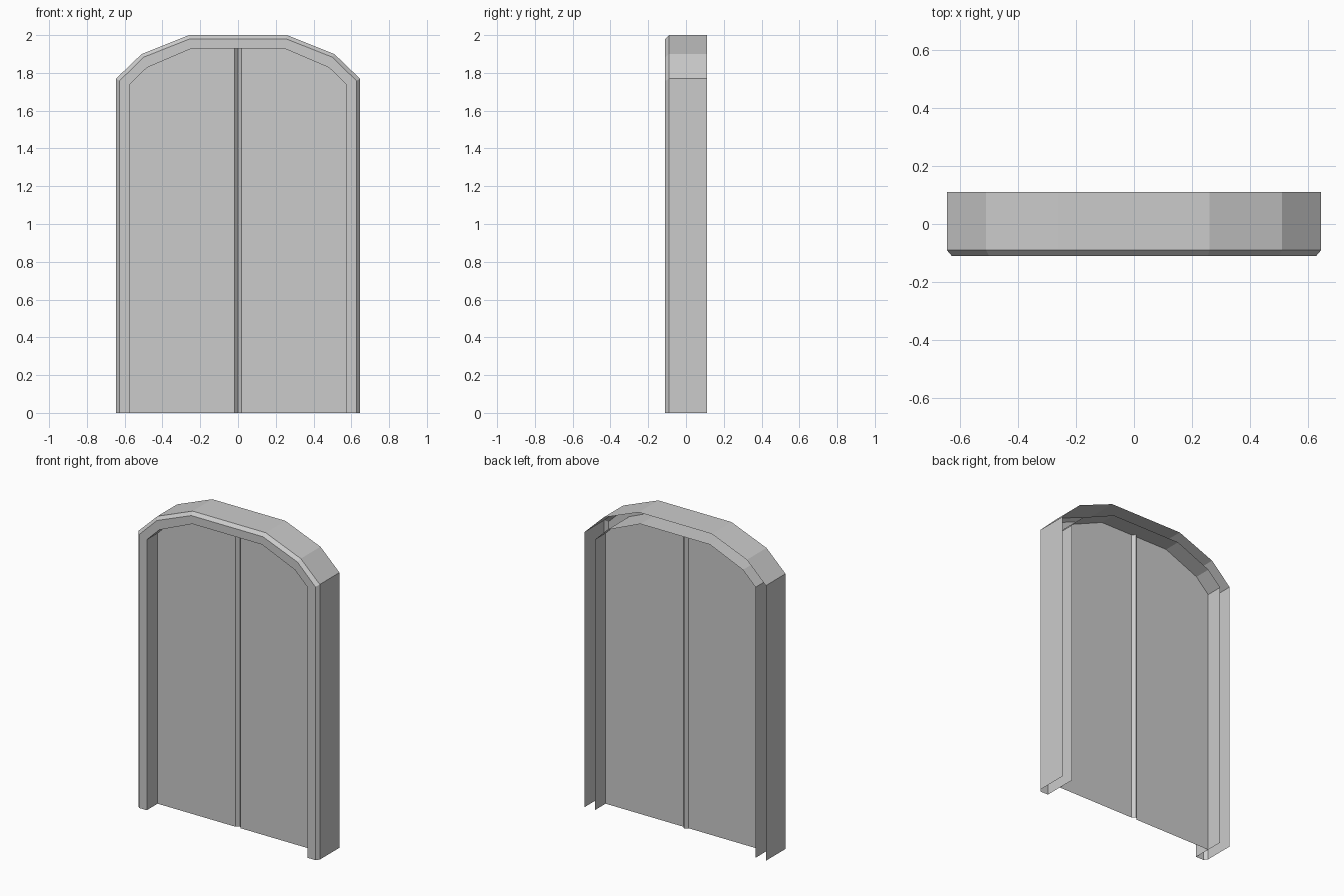
import bpy, bmesh

if "Cube" in bpy.data.objects:
    bpy.data.objects.remove(bpy.data.objects["Cube"])

# Right half of the arch outlines (x, z), from floor to crown
OUTER = [(0.645, 0), (0.645, 1.77), (0.51, 1.90), (0.26, 2.0)]
BEVEL = [(0.628, 0), (0.628, 1.757), (0.50, 1.883), (0.255, 1.98)]
INNER = [(0.572, 0), (0.572, 1.74), (0.482, 1.828), (0.248, 1.928)]


def full_arch(half):
    """Mirror a half outline into a complete open arch."""
    return half + [(-x, z) for x, z in reversed(half)]


def make_object(name, bm):
    mesh = bpy.data.meshes.new(name)
    bm.to_mesh(mesh)
    bm.free()
    obj = bpy.data.objects.new(name, mesh)
    bpy.context.collection.objects.link(obj)
    return obj


# Hollow frame: outer wall, bevel, front face and inner reveal, open at the back
bm = bmesh.new()
section = [(OUTER, 0.11), (OUTER, -0.09), (BEVEL, -0.11), (INNER, -0.11),
           (INNER, 0.0), (INNER, 0.11)]
loops = [[bm.verts.new((x, y, z)) for x, z in full_arch(half)]
         for half, y in section]
for a, b in zip(loops, loops[1:]):
    for i in range(len(a) - 1):
        bm.faces.new((a[i], a[i + 1], b[i + 1], b[i]))
bmesh.ops.recalc_face_normals(bm, faces=bm.faces)
# The outer wall must face outwards
bm.faces.ensure_lookup_table()
if bm.faces[0].normal.x < 0:
    bmesh.ops.reverse_faces(bm, faces=bm.faces)
make_object("arched_frame", bm)

# Twin door panels, with a shallow V groove where they meet
bm = bmesh.new()
crown = INNER[-1][1]
groove_w, groove_d = 0.019, 0.02
for s in (1, -1):
    outline = INNER + [(groove_w, crown), (groove_w, 0)]
    panel = [bm.verts.new((s * x, 0, z)) for x, z in outline]
    bottom = bm.verts.new((0, groove_d, 0))
    top = bm.verts.new((0, groove_d, crown))
    for face in (bm.faces.new(panel),
                 bm.faces.new((panel[-1], panel[-2], top, bottom))):
        face.normal_update()
        if face.normal.y > 0:
            face.normal_flip()
bmesh.ops.remove_doubles(bm, verts=bm.verts, dist=0.0001)
make_object("double_door", bm)
